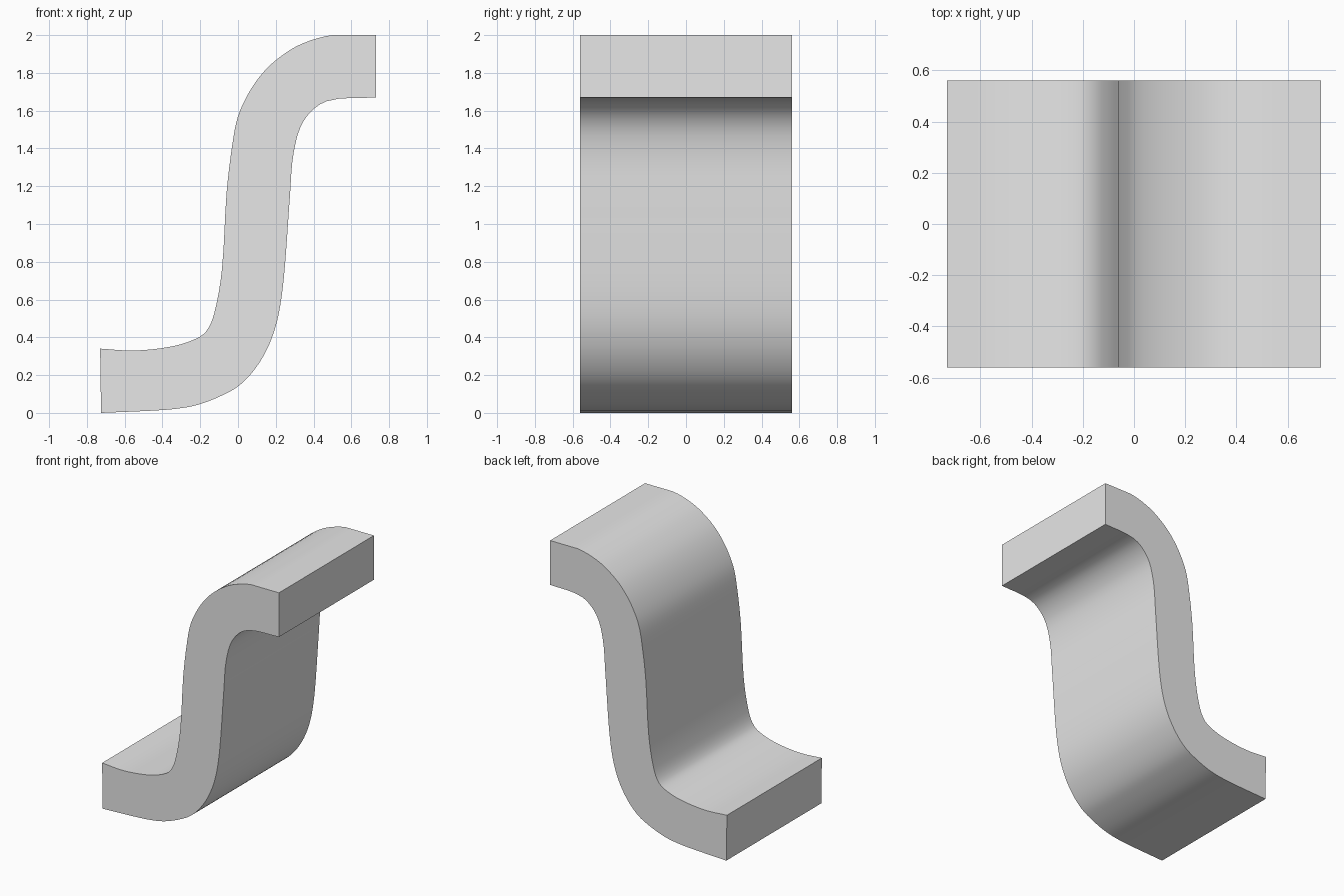
import bpy
import bmesh
import math
from mathutils import Vector

cube = bpy.data.objects.get("Cube")
if cube:
    bpy.data.objects.remove(cube, do_unlink=True)

HALF_DEPTH = 0.56
STEPS = 4

# Two long edges of the S-shaped section, as (x, z), from low end to high end
upper_edge = [(-.73, .34), (-.55, .33), (-.36, .35), (-.24, .385), (-.17, .43),
              (-.125, .53), (-.085, .76), (-.06, 1.17), (-.03, 1.42), (0, 1.57),
              (.06, 1.7), (.14, 1.81), (.23, 1.89), (.34, 1.955), (.5, 2), (.73, 2)]
lower_edge = [(-.725, 0), (-.4, .015), (-.27, .03), (-.19, .05), (-.09, .09),
              (0, .14), (.08, .22), (.15, .33), (.2, .46), (.23, .61),
              (.25, .8), (.275, 1.15), (.295, 1.38), (.35, 1.55), (.47, 1.65), (.73, 1.67)]


def smooth_path(points, steps):
    """Pass a smooth curve through the given points."""
    pts = [Vector(p) for p in points]
    padded = [pts[0] * 2 - pts[1]] + pts + [pts[-1] * 2 - pts[-2]]
    path = []
    for a, b, c, d in zip(padded, padded[1:], padded[2:], padded[3:]):
        start, end = (c - a) / 2, (d - b) / 2
        # Limit tangents so uneven spacing does not overshoot
        span = (c - b).length
        start = start.normalized() * span
        end = end.normalized() * span
        for i in range(steps):
            t = i / steps
            ease = t * t * (3 - 2 * t)
            path.append(b.lerp(c, ease) + start * (t * (1 - t) ** 2)
                        - end * (t * t * (1 - t)))
    path.append(pts[-1])
    # Keep the section inside its overall height
    return [Vector((p.x, min(max(p.y, 0), 2))) for p in path]


def make_material(name, color):
    material = bpy.data.materials.new(name)
    material.use_nodes = True
    material.diffuse_color = color
    shader = next(n for n in material.node_tree.nodes if n.type == "BSDF_PRINCIPLED")
    shader.inputs["Base Color"].default_value = color
    return material


def make_band(name, top, bottom, half_depth, material):
    """Sweep the section between two edges straight along y."""
    bm = bmesh.new()

    def rail(path, y):
        return [bm.verts.new((p.x, y, p.y)) for p in path]

    rails = [rail(bottom, -half_depth), rail(top, -half_depth),
             rail(top, half_depth), rail(bottom, half_depth)]
    # Four long sides
    for side, one in enumerate(rails):
        two = rails[(side + 1) % len(rails)]
        for i in range(len(one) - 1):
            bm.faces.new((one[i], one[i + 1], two[i + 1], two[i]))
    # Two end caps
    for index in (0, -1):
        bm.faces.new([r[index] for r in rails])
    bmesh.ops.recalc_face_normals(bm, faces=bm.faces)

    mesh = bpy.data.meshes.new(name)
    bm.to_mesh(mesh)
    bm.free()
    mesh.materials.append(material)
    obj = bpy.data.objects.new(name, mesh)
    bpy.context.collection.objects.link(obj)
    bpy.ops.object.select_all(action="DESELECT")
    obj.select_set(True)
    bpy.context.view_layer.objects.active = obj
    bpy.ops.object.shade_smooth_by_angle(angle=math.radians(40))
    return obj


# Single S-shaped band
grey = make_material("light grey", (0.8, 0.8, 0.8, 1))
make_band("curved_band", smooth_path(upper_edge, STEPS),
          smooth_path(lower_edge, STEPS), HALF_DEPTH, grey)
